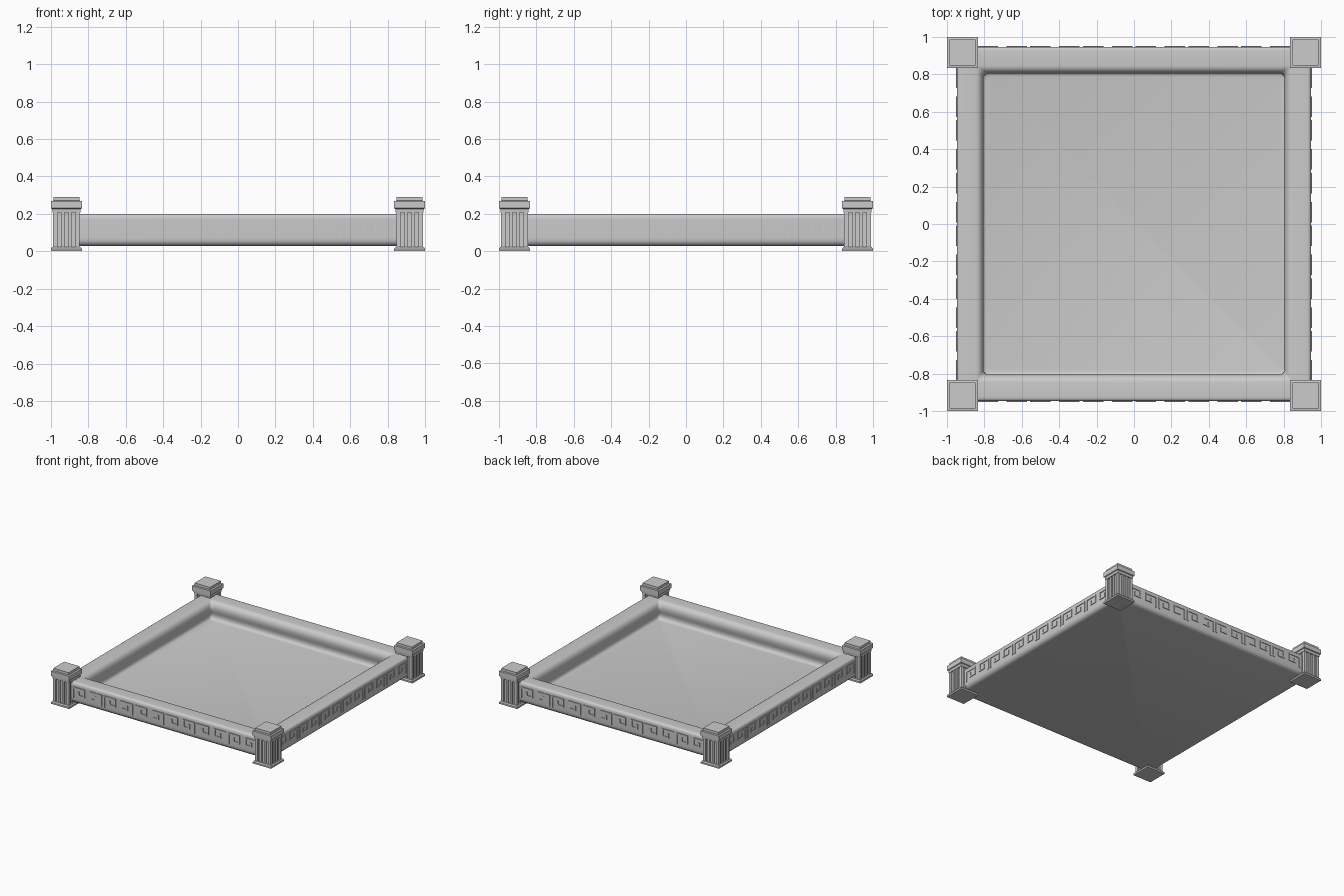
import bpy, bmesh
from math import cos, sin, pi
from mathutils import Matrix, Vector

if "Cube" in bpy.data.objects:
    bpy.data.objects.remove(bpy.data.objects["Cube"])


def finish(name, bm, smooth=False):
    bmesh.ops.recalc_face_normals(bm, faces=bm.faces)
    me = bpy.data.meshes.new(name)
    bm.to_mesh(me)
    bm.free()
    ob = bpy.data.objects.new(name, me)
    bpy.context.collection.objects.link(ob)
    if smooth:
        bpy.ops.object.select_all(action='DESELECT')
        ob.select_set(True)
        bpy.context.view_layer.objects.active = ob
        bpy.ops.object.shade_smooth_by_angle(angle=0.6)
    return ob


def loft(bm, rings):
    """Skin a list of equal-length point loops and cap both ends."""
    loops = [[bm.verts.new(p) for p in ring] for ring in rings]
    n = len(loops[0])
    for a, b in zip(loops, loops[1:]):
        for i in range(n):
            j = (i + 1) % n
            bm.faces.new((a[i], a[j], b[j], b[i]))
    bm.faces.new(loops[0][::-1])
    bm.faces.new(loops[-1])


def square(half, z, r=0.0, segs=0):
    """Square loop with optionally rounded corners."""
    pts = []
    for k in range(4):
        a0 = k * pi / 2
        c = Matrix.Rotation(a0, 3, 'Z') @ Vector((half - r, half - r, z))
        for s in range(segs + 1):
            a = a0 + (pi / 2 * s / segs if segs else 0)
            pts.append(c + Vector((r * cos(a), r * sin(a), 0)))
    return pts


# Tray: rounded rails overhanging a sunken floor
profile = [
    (.915, .028, .01), (.930, .032, .01), (.941, .042, .01), (.946, .056, .01),
    (.947, .070, .01), (.947, .168, .01), (.947, .184, .01), (.943, .193, .01),
    (.935, .199, .01), (.925, .200, .01), (.845, .200, .01), (.834, .198, .012),
    (.822, .191, .018), (.812, .178, .024), (.806, .160, .03), (.805, .145, .03),
    (.807, .125, .03), (.812, .108, .03), (.815, .092, .03), (.814, .077, .03),
    (.809, .065, .03), (.801, .058, .03), (.788, .055, .03)]
bm = bmesh.new()
loft(bm, [square(h, z, r, 6) for h, z, r in profile])
finish("tray", bm, True)

# Shallow Greek key relief on the four outer faces
UNITS, PITCH, T = 12, 0.141, 0.011
KEY = [((-.4, 0), (-.4, 1)), ((-.4, 1), (.3, 1)), ((.3, 1), (.3, .3)),
       ((.3, .3), (-.06, .3)), ((-.06, .3), (-.06, .64))]
Z0, Z1 = .078, .160
for name, turn in (("front", 0), ("right", 1), ("back", 2), ("left", 3)):
    bm = bmesh.new()
    rot = Matrix.Rotation(turn * pi / 2, 4, 'Z')
    for u in range(UNITS):
        flip = -1 if u % 2 else 1
        cx = (u - (UNITS - 1) / 2) * PITCH
        for (xa, za), (xb, zb) in KEY:
            xa, xb = [cx + flip * x * PITCH for x in (xa, xb)]
            za, zb = [Z0 + z * (Z1 - Z0) for z in (za, zb)]
            size = (abs(xb - xa) + T, .012, abs(zb - za) + T, 1)
            mat = rot @ Matrix.Translation(((xa + xb) / 2, -.946, (za + zb) / 2))
            bmesh.ops.create_cube(bm, size=1, matrix=mat @ Matrix.Diagonal(size))
    finish(name + "_key_relief", bm)


def fluted(half, z, depth=.010):
    """Square loop with three straight grooves on every side."""
    side = [(-half, half)]
    for c in (-.038, 0, .038):
        side += [(c - .010, half), (c - .010, half - depth),
                 (c + .010, half - depth), (c + .010, half)]
    return [Matrix.Rotation(-k * pi / 2, 3, 'Z') @ Vector((x, y, z))
            for k in range(4) for x, y in side]


# Corner posts: base plate, fluted shaft and stepped cap
for sx in (-1, 1):
    for sy in (-1, 1):
        tag = ("front" if sy < 0 else "back") + ("_left" if sx < 0 else "_right")
        bm = bmesh.new()
        loft(bm, [square(h, z) for h, z in
                  ((.083, 0), (.083, .013), (.076, .022))])
        loft(bm, [fluted(.071, .018), fluted(.071, .210)])
        loft(bm, [square(h, z) for h, z in
                  ((.074, .206), (.076, .226), (.083, .230), (.083, .268),
                   (.070, .270), (.070, .290))])
        post = finish(tag + "_post", bm)
        post.location = (sx * .917, sy * .917, 0)
